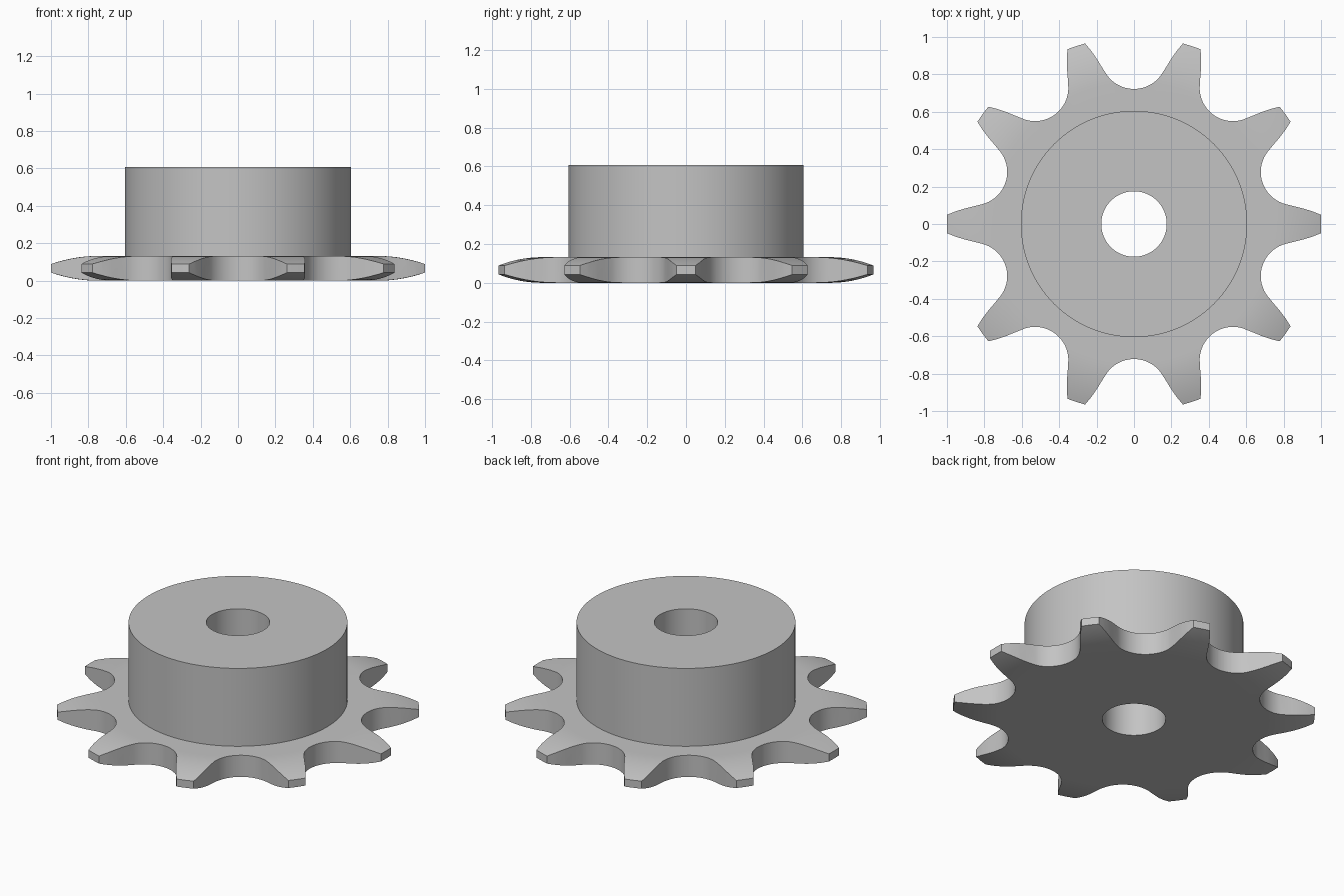
import bpy, bmesh, math
from mathutils import Matrix, Vector

TEETH = 10
BORE, HUB, OUTER = 0.175, 0.605, 1.0        # radii
PLATE, TOP = 0.132, 0.607                   # heights
BEVEL_START, BEVEL_DROP = 0.75, 0.043       # curved bevel on the tooth flanks
PITCH, SEAT = 0.9, 0.178                    # roller seat centre and radius

cube = bpy.data.objects.get("Cube")
if cube:
    bpy.data.objects.remove(cube)

steel = bpy.data.materials.new("grey_steel")
steel.use_nodes = True
steel.diffuse_color = (0.55, 0.55, 0.55, 1)
steel.node_tree.nodes["Principled BSDF"].inputs["Base Color"].default_value = steel.diffuse_color


def add_object(name, bm):
    bmesh.ops.recalc_face_normals(bm, faces=bm.faces)
    mesh = bpy.data.meshes.new(name)
    bm.to_mesh(mesh)
    bm.free()
    mesh.materials.append(steel)
    obj = bpy.data.objects.new(name, mesh)
    bpy.context.collection.objects.link(obj)
    return obj


def lathe(name, profile, steps):
    bm = bmesh.new()
    verts = [bm.verts.new((r, 0, z)) for r, z in profile]
    edges = [bm.edges.new((v, verts[i - 1])) for i, v in enumerate(verts)]
    bmesh.ops.spin(bm, geom=verts + edges, cent=(0, 0, 0), axis=(0, 0, 1),
                   angle=math.tau, steps=steps, use_merge=True)
    bmesh.ops.remove_doubles(bm, verts=bm.verts, dist=1e-5)
    return add_object(name, bm)


def prism(name, outline, z0, z1):
    bm = bmesh.new()
    face = bm.faces.new([bm.verts.new((x, y, z0)) for x, y in outline])
    grown = bmesh.ops.extrude_face_region(bm, geom=[face])["geom"]
    bmesh.ops.translate(bm, vec=(0, 0, z1 - z0),
                        verts=[g for g in grown if isinstance(g, bmesh.types.BMVert)])
    return add_object(name, bm)


# Turned body: bore, hub and a plate whose rim thins along a shallow arc
bevel = []
for i in range(11):
    t = i / 10
    bevel.append((BEVEL_START + (OUTER - BEVEL_START) * t, BEVEL_DROP * t * t))
profile = [(BORE, 0)] + bevel
profile += [(r, PLATE - z) for r, z in reversed(bevel)]
profile += [(HUB, PLATE), (HUB, TOP), (BORE, TOP)]
sprocket = lathe("sprocket", profile, 120)

# Half of a tooth: roller seat arc, then the flank out past the tip
half_pitch = math.pi / TEETH
centre = PITCH * Vector((math.cos(half_pitch), math.sin(half_pitch)))
start, end = math.pi + half_pitch, math.radians(251.5)
half = []
for i in range(13):
    a = start + (end - start) * i / 12
    half.append(centre + SEAT * Vector((math.cos(a), math.sin(a))))
half += [Vector(p) for p in ((0.85, 0.096), (0.9, 0.084), (0.95, 0.069),
                             (1.0, 0.049), (1.05, 0.024))]

# Full toothed outline
tooth = [Vector((p.x, -p.y)) for p in half] + half[:0:-1]
outline = []
for k in range(TEETH):
    turn = Matrix.Rotation(2 * half_pitch * k, 2)
    outline += [turn @ p for p in tooth]
cutter = prism("tooth_cutter", outline, -0.2, TOP + 0.2)
cutter.hide_render = True

# Cut the teeth into the turned body
cut = sprocket.modifiers.new("teeth", "BOOLEAN")
cut.operation = "INTERSECT"
cut.solver = "EXACT"
cut.object = cutter
bpy.context.view_layer.update()
result = bpy.data.meshes.new_from_object(
    sprocket.evaluated_get(bpy.context.evaluated_depsgraph_get()))
sprocket.modifiers.clear()
sprocket.data = result
bpy.data.objects.remove(cutter)

# Smooth round walls, crisp rims
bpy.ops.object.select_all(action="DESELECT")
sprocket.select_set(True)
bpy.context.view_layer.objects.active = sprocket
bpy.ops.object.shade_smooth_by_angle(angle=math.radians(30))
